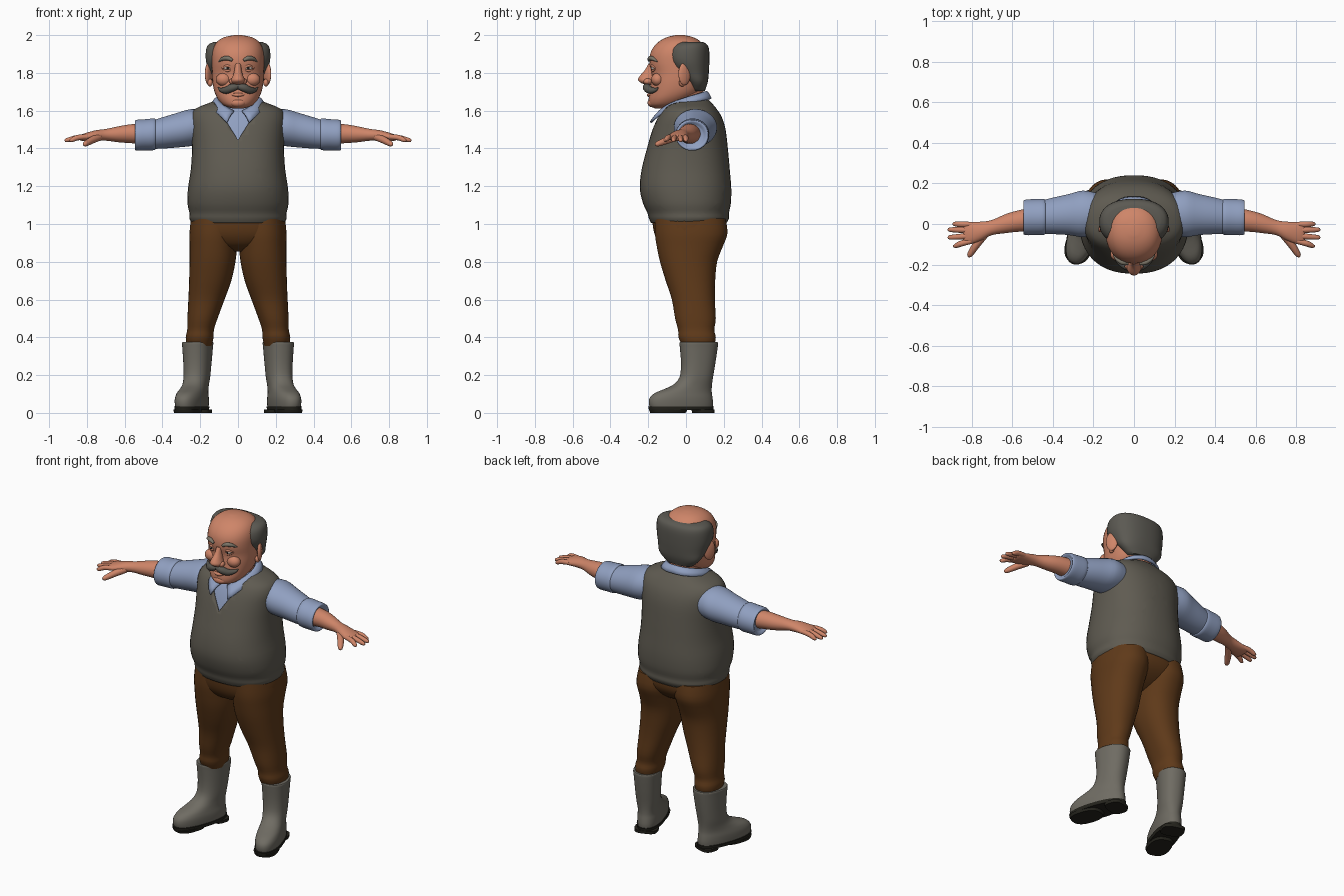
import bpy, bmesh, math
from mathutils import Vector, Matrix


def material(name, rgb):
    m = bpy.data.materials.new(name)
    m.diffuse_color = (*rgb, 1)
    return m


SKIN = material("skin", (0.62, 0.235, 0.14))
HAIR = material("grey_hair", (0.105, 0.10, 0.085))
BROW = material("brow_grey", (0.20, 0.18, 0.14))
VEST = material("vest_wool", (0.115, 0.105, 0.083))
SHIRT = material("shirt_blue", (0.28, 0.35, 0.53))
TROUSER = material("trouser_brown", (0.115, 0.042, 0.010))
BOOT = material("boot_rubber", (0.16, 0.15, 0.125))
SOLE = material("sole_dark", (0.018, 0.017, 0.012))
WHITE = material("eye_white", (0.60, 0.50, 0.44))
DARK = material("pupil_dark", (0.015, 0.012, 0.01))


def finish(name, bm, mat, mirror=False, angle=50):
    bmesh.ops.recalc_face_normals(bm, faces=bm.faces[:])
    me = bpy.data.meshes.new(name)
    bm.to_mesh(me)
    bm.free()
    me.materials.append(mat)
    ob = bpy.data.objects.new(name, me)
    bpy.context.collection.objects.link(ob)
    bpy.ops.object.select_all(action='DESELECT')
    ob.select_set(True)
    bpy.context.view_layer.objects.active = ob
    bpy.ops.object.shade_smooth_by_angle(angle=math.radians(angle))
    if mirror:
        ob.modifiers.new("mirror", 'MIRROR').use_mirror_merge = False
    return ob


def smooth_rows(rows, sub):
    """Catmull-Rom interpolation of equal-length tuples."""
    out = []
    for i in range(len(rows) - 1):
        a, b, c, d = (rows[max(i - 1, 0)], rows[i], rows[i + 1], rows[min(i + 2, len(rows) - 1)])
        for k in range(sub):
            t = k / sub
            out.append([0.5 * (2 * q + (r - p) * t + (2 * p - 5 * q + 4 * r - s) * t * t
                               + (3 * q - p - 3 * r + s) * t ** 3) for p, q, r, s in zip(a, b, c, d)])
    return out + [list(rows[-1])]


def skin_rings(bm, loops, caps=True):
    vs = [[bm.verts.new(p) for p in loop] for loop in loops]
    n = len(vs[0])
    for a, b in zip(vs, vs[1:]):
        for i in range(n):
            bm.faces.new((a[i], a[(i + 1) % n], b[(i + 1) % n], b[i]))
    if caps:
        bm.faces.new(vs[0])
        bm.faces.new(vs[-1])


def loft_mesh(rings, axis='z', p=2.0, seg=36, sub=3, caps=True):
    """Rings are (position, centre, radius, y_front, y_back) along z or x."""
    loops = []
    for pos, c, r, y0, y1 in smooth_rows(rings, sub):
        loop = []
        for i in range(seg):
            a = 2 * math.pi * (i + 0.5) / seg
            ca, sa = math.cos(a), math.sin(a)
            o = c + r * math.copysign(abs(ca) ** (2 / p), ca)
            y = (y0 + y1) / 2 + (y1 - y0) / 2 * math.copysign(abs(sa) ** (2 / p), sa)
            loop.append((o, y, pos) if axis == 'z' else (pos, y, o))
        loops.append(loop)
    bm = bmesh.new()
    skin_rings(bm, loops, caps)
    return bm


def loft(name, rings, mat, mirror=False, **kw):
    return finish(name, loft_mesh(rings, **kw), mat, mirror)


def tube(name, pts, mat, mirror=False, seg=12):
    """Points are (x, y, z, radius)."""
    rows = smooth_rows(pts, 4)
    loops = []
    for i, row in enumerate(rows):
        d = Vector(rows[min(i + 1, len(rows) - 1)][:3]) - Vector(rows[max(i - 1, 0)][:3])
        q = d.to_track_quat('Z', 'Y')
        loops.append([Vector(row[:3]) + q @ Vector((math.cos(t), math.sin(t), 0)) * max(row[3], 0.001)
                      for t in (2 * math.pi * k / seg for k in range(seg))])
    bm = bmesh.new()
    skin_rings(bm, loops)
    return finish(name, bm, mat, mirror)


def ball(name, loc, scale, mat, mirror=True, turn=0):
    bm = bmesh.new()
    bmesh.ops.create_uvsphere(bm, u_segments=20, v_segments=12, radius=1)
    bm.transform(Matrix.Translation(loc) @ Matrix.Rotation(turn, 4, 'Z') @ Matrix.Diagonal((*scale, 1)))
    return finish(name, bm, mat, mirror)


# Vest with a V neck cut out of the front
torso = [(1.005, 0, .245, -.185, .215), (1.03, 0, .258, -.197, .228), (1.06, 0, .258, -.205, .228),
         (1.11, 0, .268, -.228, .238), (1.19, 0, .265, -.245, .24), (1.29, 0, .25, -.235, .232),
         (1.40, 0, .244, -.207, .222), (1.50, 0, .249, -.178, .21), (1.565, 0, .25, -.152, .19),
         (1.61, 0, .225, -.125, .162), (1.642, 0, .15, -.095, .135), (1.658, 0, .11, -.075, .12)]
bm = loft_mesh(torso, p=2.3, seg=48, caps=False)
for s in (1, -1):
    bmesh.ops.bisect_plane(bm, geom=bm.verts[:] + bm.edges[:] + bm.faces[:],
                           plane_co=(0, 0, 1.445), plane_no=(s * .19, 0, -.12))
cut = [f for f in bm.faces if f.calc_center_median().y < 0.02
       and f.calc_center_median().z > 1.445 + abs(f.calc_center_median().x) * .19 / .12]
bmesh.ops.delete(bm, geom=cut, context='FACES')
vest = finish("vest", bm, VEST)
mod = vest.modifiers.new("thickness", 'SOLIDIFY')
mod.thickness, mod.offset = 0.022, -1

# Shirt body, sleeves, rolled cuffs
loft("shirt_body", [(z - .006, c, r - .013, a + .013, b - .013) for z, c, r, a, b in torso[6:]], SHIRT, p=2.3)
loft("sleeve", [(.17, 1.515, .09, -.05, .15), (.25, 1.51, .098, -.065, .165), (.32, 1.497, .092, -.055, .148),
                (.40, 1.482, .083, -.05, .13), (.45, 1.474, .076, -.048, .118), (.49, 1.472, .072, -.04, .11)],
     SHIRT, True, axis='x')
loft("rolled_cuff", [(.435, 1.476, .07, -.04, .11), (.442, 1.475, .084, -.053, .123), (.49, 1.472, .083, -.055, .123),
                     (.535, 1.47, .082, -.055, .12), (.545, 1.47, .074, -.045, .112), (.53, 1.47, .055, -.03, .09)],
     SHIRT, True, axis='x')

# Folded collar, open at the front
bm = bmesh.new()
rows = []
for i in range(-16, 17):
    s = abs(i) / 16
    top, low = [math.copysign(1, i) * s * math.radians(k) for k in (168, 155)]
    a = Vector((.105 * math.sin(top), -.015 + .12 * math.cos(top), 1.70 - .105 * s ** 1.6))
    b = Vector((.138 * math.sin(low), -.015 + (.145 + .045 * s) * math.cos(low), 1.662 - .125 * s ** 2.5))
    rows.append([bm.verts.new(a.lerp(b, t) + Vector((0, 0, .008 * math.sin(math.pi * t)))) for t in (0, .33, .67, 1)])
for a, b in zip(rows, rows[1:]):
    for k in range(3):
        bm.faces.new((a[k], a[k + 1], b[k + 1], b[k]))
collar = finish("shirt_collar", bm, SHIRT)
mod = collar.modifiers.new("thickness", 'SOLIDIFY')
mod.thickness, mod.offset = 0.012, 0

# Forearm, palm, fingers
loft("forearm_and_palm", [(.48, 1.475, .055, -.04, .085), (.56, 1.478, .051, -.038, .07), (.63, 1.475, .043, -.045, .05),
                          (.70, 1.472, .031, -.055, .02), (.75, 1.468, .029, -.08, .012), (.80, 1.461, .023, -.098, .01),
                          (.832, 1.457, .016, -.098, .008), (.842, 1.456, .008, -.085, 0)], SKIN, True, axis='x', seg=24)
for i, (y0, x1, y1) in enumerate([(-.003, .895, .0), (-.031, .918, -.028), (-.058, .918, -.066), (-.084, .892, -.108)]):
    tube(f"finger_{i + 1}", [(.80, y0, 1.462, .013), (.85, (y0 + y1) / 2, 1.457, .0145),
                             (x1 - .012, y1, 1.444, .011), (x1, y1, 1.442, .003)], SKIN, True)
tube("thumb", [(.735, -.05, 1.46, .02), (.775, -.10, 1.443, .019), (.808, -.15, 1.424, .014),
               (.815, -.163, 1.42, .004)], SKIN, True)

# Trousers
loft("trouser_leg", [(.355, .205, .066, -.02, .15), (.40, .203, .074, -.04, .158), (.44, .198, .071, -.042, .15),
                     (.50, .188, .08, -.058, .158), (.60, .167, .096, -.075, .153), (.70, .147, .112, -.108, .155),
                     (.80, .135, .122, -.138, .165), (.88, .131, .126, -.155, .195), (.95, .128, .13, -.165, .22),
                     (1.03, .122, .125, -.165, .21)], TROUSER, True, p=2.2)
loft("trouser_hips", [(.855, 0, .06, -.06, .07), (.885, 0, .17, -.125, .13), (.93, 0, .245, -.16, .185),
                      (.98, 0, .255, -.175, .212), (1.04, 0, .246, -.18, .212)], TROUSER, p=2.4)


# Boots, turned outwards around the heel
def boot_part(name, rings, mat, **kw):
    bm = loft_mesh(rings, **kw)
    pivot = Vector((.213, .07, 0))
    bm.transform(Matrix.Translation(pivot) @ Matrix.Rotation(math.radians(18), 4, 'Z') @ Matrix.Translation(-pivot))
    return finish(name, bm, mat, True)


boot_part("boot", [(.022, .213, .068, -.20, .142), (.05, .213, .071, -.208, .145), (.08, .213, .071, -.203, .142),
                   (.105, .213, .067, -.175, .138), (.125, .213, .064, -.125, .137), (.15, .213, .063, -.07, .138),
                   (.19, .213, .066, -.035, .143), (.26, .213, .07, -.027, .155), (.345, .213, .076, -.033, .168),
                   (.372, .213, .078, -.035, .17), (.374, .213, .07, -.027, .162)], BOOT, p=2.3)
boot_part("sole", [(.014, .213, .071, -.207, .145), (.034, .213, .074, -.212, .149)], SOLE, p=2.3, sub=1)
boot_part("sole_heel", [(0, .213, .066, .04, .145), (.018, .213, .068, .035, .147)], SOLE, p=3, sub=1)
boot_part("sole_tread", [(0, .213, .064, -.198, -.01), (.018, .213, .069, -.206, 0)], SOLE, p=2.5, sub=1)

# Head and neck
loft("neck", [(1.56, 0, .095, -.10, .11), (1.64, 0, .092, -.10, .10), (1.74, 0, .095, -.09, .09)], SKIN)
loft("head", [(1.612, 0, .03, -.165, -.08), (1.628, 0, .075, -.192, -.03), (1.66, 0, .106, -.198, .03),
              (1.70, 0, .125, -.193, .08), (1.75, 0, .135, -.187, .098), (1.80, 0, .138, -.183, .103),
              (1.85, 0, .139, -.194, .106), (1.90, 0, .138, -.19, .106), (1.94, 0, .128, -.17, .097),
              (1.97, 0, .106, -.138, .072), (1.99, 0, .07, -.098, .035), (2.0, 0, .02, -.055, -.01)], SKIN, p=2.15)
loft("hair_horseshoe", [(1.705, 0, .09, .02, .10), (1.75, 0, .135, 0, .115), (1.80, 0, .153, -.06, .121),
                        (1.86, 0, .170, -.105, .124), (1.92, 0, .17, -.103, .123), (1.95, 0, .157, -.075, .112),
                        (1.963, 0, .13, -.05, .09)], HAIR, p=2.3)
ball("ear", (.155, -.008, 1.795), (.014, .036, .06), SKIN, turn=math.radians(28))
ball("ear_lobe", (.148, -.02, 1.748), (.014, .018, .02), SKIN)

# Face
loft("nose", [(1.735, 0, .02, -.205, -.16), (1.745, 0, .034, -.235, -.16), (1.762, 0, .037, -.254, -.16),
              (1.785, 0, .028, -.244, -.16), (1.815, 0, .019, -.218, -.16), (1.85, 0, .016, -.198, -.16)], SKIN, seg=20)
ball("nostril_wing", (.03, -.203, 1.755), (.017, .022, .016), SKIN)
ball("cheek", (.075, -.15, 1.765), (.042, .034, .035), SKIN)
ball("chin", (0, -.178, 1.642), (.042, .026, .024), SKIN, False)
tube("lower_lip", [(-.045, -.18, 1.688, .004), (0, -.198, 1.683, .01), (.045, -.18, 1.688, .004)], SKIN)
tube("moustache", [(0, -.208, 1.728, .014), (.03, -.208, 1.722, .021), (.062, -.19, 1.708, .019),
                   (.09, -.163, 1.71, .011), (.105, -.148, 1.722, .003)], HAIR, True)
tube("eyebrow", [(.03, -.196, 1.866, .007), (.055, -.19, 1.878, .012), (.082, -.174, 1.874, .01),
                 (.102, -.152, 1.86, .003)], BROW, True)
ball("eye", (.055, -.172, 1.825), (.02, .013, .010), WHITE)
ball("pupil", (.055, -.18, 1.825), (.008, .007, .008), DARK)
tube("upper_eyelid", [(.03, -.178, 1.826, .004), (.055, -.178, 1.837, .009), (.084, -.16, 1.825, .004)], SKIN, True)
tube("lower_eyelid", [(.032, -.176, 1.82, .003), (.055, -.176, 1.812, .007), (.082, -.16, 1.82, .003)], SKIN, True)
